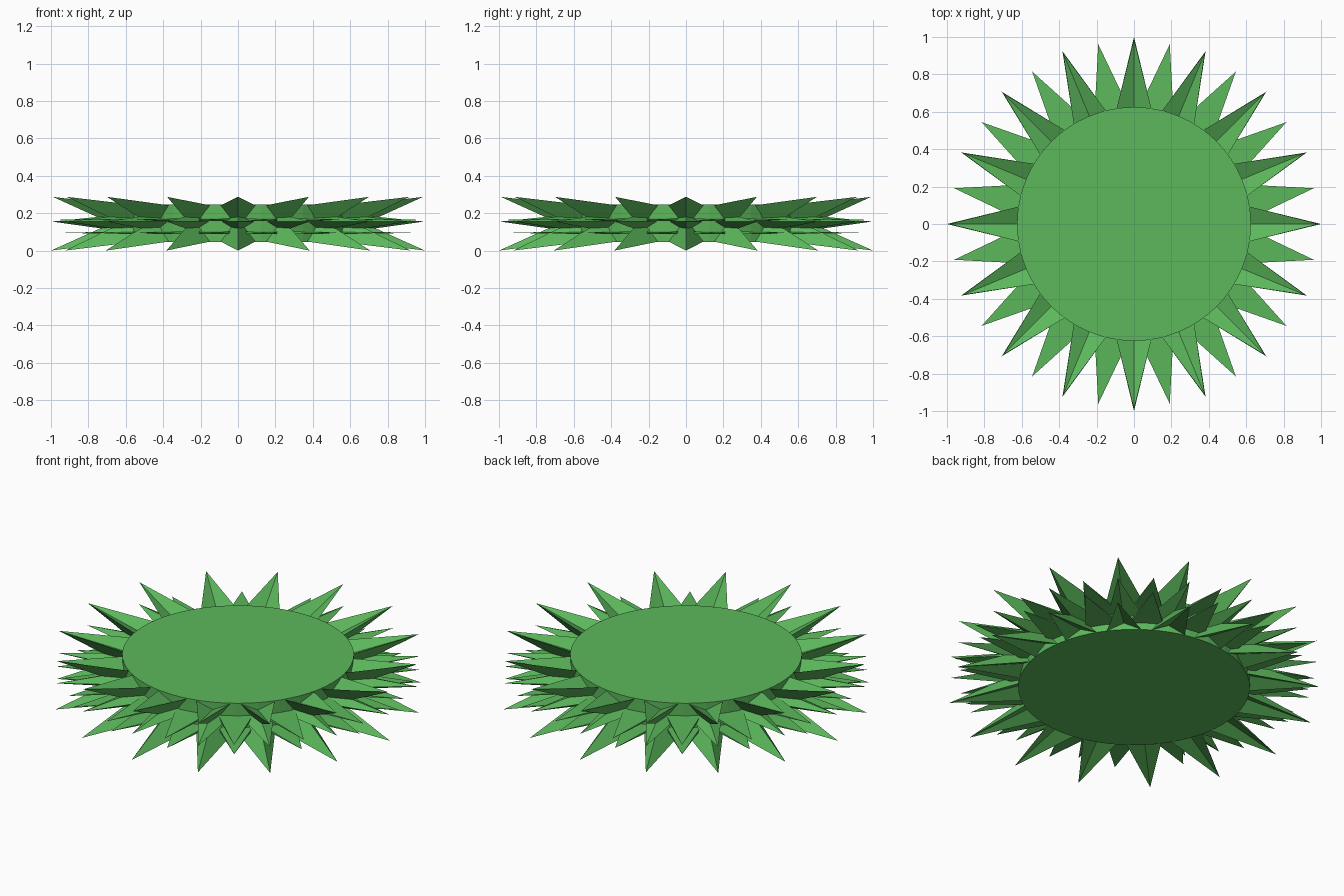
import bpy, bmesh
from math import cos, sin, pi

if "Cube" in bpy.data.objects:
    bpy.data.objects.remove(bpy.data.objects["Cube"])

green = bpy.data.materials.new("green")
green.diffuse_color = (0.107, 0.479, 0.107, 1)
green.use_nodes = True
green.node_tree.nodes["Principled BSDF"].inputs["Base Color"].default_value = green.diffuse_color

N = 16          # spikes in each ring
BASE_R = 0.60   # spike roots sit just inside the disc


def finish(bm, name):
    bmesh.ops.recalc_face_normals(bm, faces=bm.faces)
    me = bpy.data.meshes.new(name)
    bm.to_mesh(me)
    bm.free()
    me.materials.append(green)
    ob = bpy.data.objects.new(name, me)
    bpy.context.collection.objects.link(ob)
    return ob


def spike_ring(name, section, tip_r, tip_z, offset=0.0):
    """Ring of pyramids; section is the root outline as (sideways, z)."""
    bm = bmesh.new()
    for i in range(N):
        a = 2 * pi * (i + offset) / N

        def place(r, s, z):
            return bm.verts.new((r * cos(a) - s * sin(a), r * sin(a) + s * cos(a), z))
        root = [place(BASE_R, s, z) for s, z in section]
        tip = place(tip_r, 0, tip_z)
        bm.faces.new(root)
        for j in range(len(root)):
            bm.faces.new((root[j], root[(j + 1) % len(root)], tip))
    return finish(bm, name)


# Central disc
bm = bmesh.new()
bmesh.ops.create_cone(bm, cap_ends=True, segments=64, radius1=0.625, radius2=0.625, depth=0.2)
bmesh.ops.translate(bm, verts=bm.verts, vec=(0, 0, 0.147))
finish(bm, "disc_body")

# Upward and downward folded spikes, mirrored in height
w = 0.097
upper = [(-w, 0.24), (0, 0.197), (w, 0.24), (0, 0.11)]
lower = [(s, 0.29 - z) for s, z in upper]
spike_ring("upper_spikes", upper, 0.99, 0.287)
spike_ring("lower_spikes", lower, 1.0, 0.0)

# Level diamond spikes between them
mid = [(-0.09, 0.155), (0, 0.195), (0.09, 0.155), (0, 0.10)]
spike_ring("middle_spikes", mid, 0.995, 0.155)

# Thin flat spikes set in the gaps
for name, z, r in (("upper_flat_spikes", 0.165, 0.98), ("lower_flat_spikes", 0.095, 0.95)):
    t = 0.008
    spike_ring(name, [(-w, z - t), (w, z - t), (w, z + t), (-w, z + t)], r, z, 0.5)
